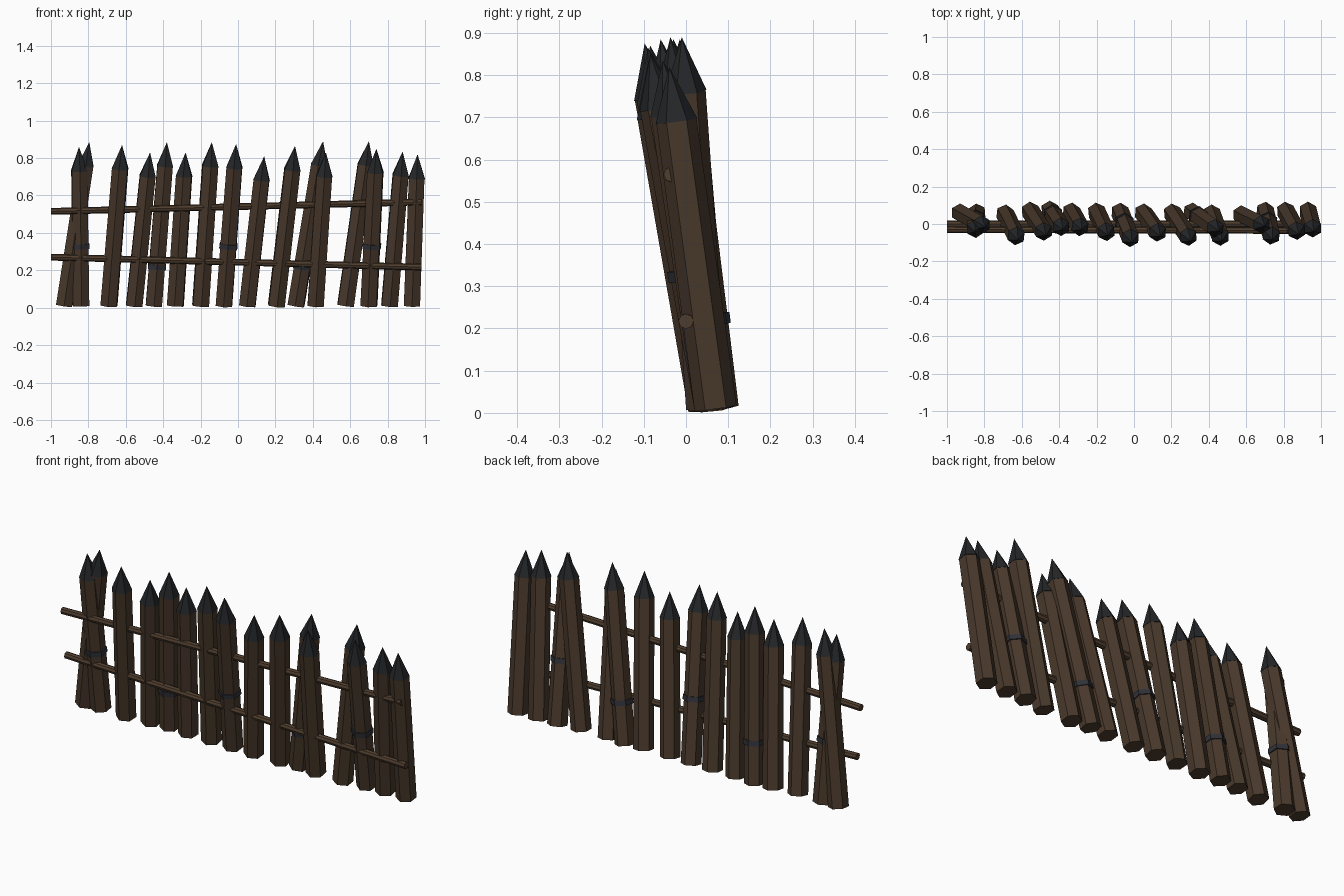
import bpy, bmesh, math
from mathutils import Vector, Matrix

if "Cube" in bpy.data.objects:
    bpy.data.objects.remove(bpy.data.objects["Cube"])


def material(name, rgb):
    m = bpy.data.materials.new(name)
    m.diffuse_color = (*rgb, 1)
    m.use_nodes = True
    m.node_tree.nodes["Principled BSDF"].inputs["Base Color"].default_value = m.diffuse_color
    return m


WOOD = material("dark_wood", (0.066, 0.040, 0.024))
RAIL = material("rail_wood", (0.078, 0.047, 0.027))
TIP = material("charred_tip", (0.018, 0.019, 0.021))
BAND = material("dark_iron", (0.030, 0.031, 0.040))


def rod(name, a, b, r1, r2, mat, sides=6, turn=0.0):
    """Tapered prism from a to b with its first corner towards +y."""
    a, b = Vector(a), Vector(b)
    z = (b - a).normalized()
    ref = Vector((0, 1, 0))
    y = (ref - z * ref.dot(z)).normalized()
    x = y.cross(z)
    frame = Matrix((x, y, z)).transposed().to_4x4()
    place = Matrix.Translation((a + b) / 2) @ frame @ Matrix.Rotation(turn, 4, 'Z')
    bm = bmesh.new()
    bmesh.ops.create_cone(bm, cap_ends=True, segments=sides, radius1=r1,
                          radius2=r2, depth=(b - a).length)
    bmesh.ops.transform(bm, matrix=place, verts=bm.verts)
    me = bpy.data.meshes.new(name)
    bm.to_mesh(me)
    bm.free()
    me.materials.append(mat)
    ob = bpy.data.objects.new(name, me)
    bpy.context.collection.objects.link(ob)


# Stakes: base x, base y, tip x, tip y, tip z
STAKES = [
    (-0.93, 0.06, -0.795, -0.015, 0.885),
    (-0.84, 0.06, -0.85, -0.04, 0.86),
    (-0.69, 0.055, -0.62, -0.085, 0.87),
    (-0.555, 0.07, -0.47, -0.06, 0.83),
    (-0.45, 0.075, -0.38, -0.03, 0.885),
    (-0.335, 0.065, -0.28, -0.03, 0.83),
    (-0.20, 0.065, -0.14, -0.06, 0.885),
    (-0.075, 0.065, -0.01, -0.098, 0.875),
    (0.05, 0.06, 0.14, -0.065, 0.81),
    (0.205, 0.06, 0.305, -0.09, 0.865),
    (0.31, 0.065, 0.455, -0.037, 0.89),
    (0.415, 0.055, 0.47, -0.09, 0.83),
    (0.575, 0.05, 0.70, -0.01, 0.89),
    (0.70, 0.07, 0.74, -0.085, 0.85),
    (0.81, 0.07, 0.88, -0.055, 0.835),
    (0.93, 0.07, 0.96, -0.04, 0.82),
]

for i, (bx, by, tx, ty, tz) in enumerate(STAKES):
    base, tip = Vector((bx, by, 0.011)), Vector((tx, ty, tz))
    axis = (tip - base).normalized()
    neck = tip - axis * 0.13
    turn = math.radians(6 * math.sin(i * 2.3))
    rod(f"stake_{i + 1}", base, neck, 0.050, 0.048, WOOD, turn=turn)
    rod(f"stake_tip_{i + 1}", neck, tip, 0.050, 0.0, TIP, turn=turn)

    # Iron band on every third stake, alternating in height
    if i % 3 == 1:
        height = 0.33 if i % 2 else 0.22
        mid = base.lerp(tip, (height - base.z) / (tz - base.z))
        rod(f"iron_band_{i + 1}", mid - axis * 0.013, mid + axis * 0.013,
            0.055, 0.055, BAND, turn=turn)

# Cross rails
rod("upper_rail", (-1.0, -0.030, 0.515), (0.98, -0.035, 0.565), 0.018, 0.018, RAIL, 8)
rod("lower_rail", (-1.0, 0.0, 0.27), (0.98, 0.0, 0.217), 0.018, 0.018, RAIL, 8)
